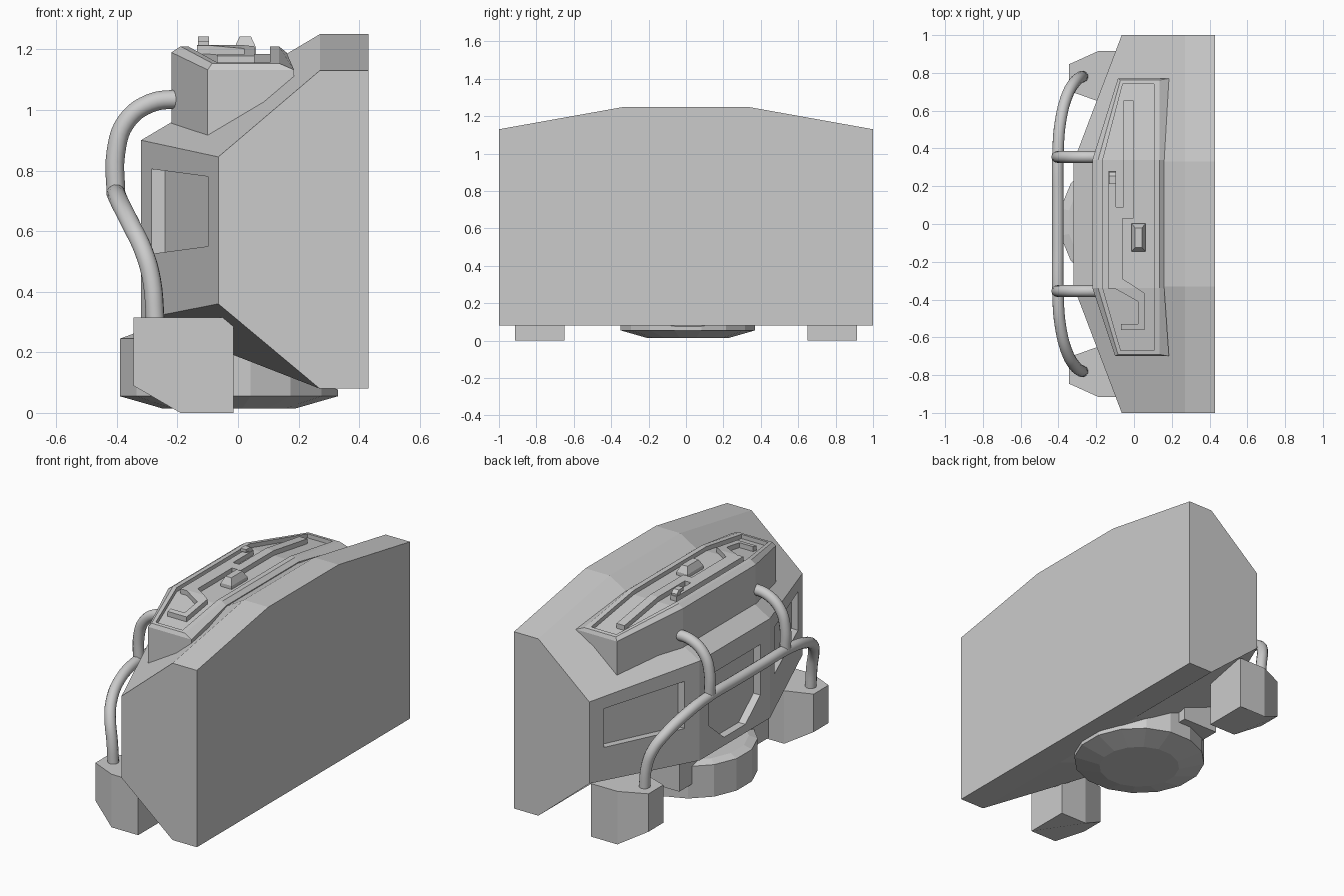
import bpy, bmesh, math
from mathutils import Vector

if "Cube" in bpy.data.objects:
    bpy.data.objects.remove(bpy.data.objects["Cube"])


def finish(name, bm):
    bmesh.ops.recalc_face_normals(bm, faces=bm.faces)
    me = bpy.data.meshes.new(name)
    bm.to_mesh(me)
    bm.free()
    ob = bpy.data.objects.new(name, me)
    bpy.context.collection.objects.link(ob)
    return ob


def loft(name, rings, cap_start=True, cap_end=True, extra=()):
    """Join equal-length closed rings with quads; extra faces index the last ring."""
    bm = bmesh.new()
    vs = [[bm.verts.new(p) for p in r] for r in rings]
    n = len(vs[0])
    for a, b in zip(vs, vs[1:]):
        for i in range(n):
            j = (i + 1) % n
            bm.faces.new((a[i], a[j], b[j], b[i]))
    if cap_start:
        bm.faces.new(vs[0])
    if cap_end:
        bm.faces.new(vs[-1])
    for f in extra:
        bm.faces.new([vs[-1][i] for i in f])
    return finish(name, bm)


def activate(ob):
    bpy.ops.object.select_all(action='DESELECT')
    ob.select_set(True)
    bpy.context.view_layer.objects.active = ob


def pipe(name, pts, r=0.031):
    cu = bpy.data.curves.new(name, 'CURVE')
    cu.dimensions = '3D'
    cu.bevel_depth, cu.bevel_resolution, cu.resolution_u = r, 4, 5
    cu.use_fill_caps = True
    sp = cu.splines.new('BEZIER')
    sp.bezier_points.add(len(pts) - 1)
    for b, p in zip(sp.bezier_points, pts):
        b.co = p
        b.handle_left_type = b.handle_right_type = 'AUTO'
    ob = bpy.data.objects.new(name, cu)
    bpy.context.collection.objects.link(ob)
    activate(ob)
    bpy.ops.object.convert(target='MESH')
    bpy.ops.object.shade_smooth_by_angle(angle=math.radians(40))
    return ob


# Main housing: end and middle profiles lofted along y
end = [(.43, .08), (.27, .08), (-.065, .36), (-.065, .845), (.27, 1.13), (.43, 1.13)]
mid = [(.43, .08), (.27, .08), (-.32, .31), (-.32, .9), (.27, 1.25), (.43, 1.25)]
body = loft("housing", [[(x, y, z) for x, z in prof]
            for y, prof in ((-1, end), (-.33, mid), (.33, mid), (1, end))])


# Recessed panels in the three front faces
def front_x(y):
    return -.32 + max(0, abs(y) - .33) * .38


side = [(.42, .525), (.91, .55), (.91, .78), (.42, .805)]
centre = [(-.1, .36), (.1, .36), (.24, .48), (.24, .78), (-.24, .78), (-.24, .48)]
for outline in (side, [(-y, z) for y, z in side], centre):
    cutter = loft("panel_cutter", [[(front_x(y) + d, y, z) for y, z in outline] for d in (-.05, .045)])
    cutter.hide_render = True
    m = body.modifiers.new("recess", 'BOOLEAN')
    m.operation, m.solver, m.object = 'DIFFERENCE', 'EXACT', cutter
    activate(body)
    bpy.ops.object.modifier_apply(modifier=m.name)
    bpy.data.objects.remove(cutter)


# Console on top: its upper surface drops towards both ends
def top(y):
    return 1.21 - .16 * max(0, abs(y) - .34)


def plan(xl0, xl, xl1, xr, xe, y0, y1):
    return [(xl0, y0), (xe, y0), (xr, -.34), (xr, .34), (xe, y1), (xl1, y1), (xl, .34), (xl, -.34)]


outer = plan(-.1, -.22, -.085, .16, .185, -.70, .77)
lip = plan(-.085, -.19, -.072, .135, .135, -.69, .762)
inner = plan(-.07, -.165, -.06, .105, .105, -.67, .74)
rings = [[(x, y, .86) for x, y in outer]]
for ring, dz in ((outer, -.02), (lip, 0), (inner, 0), (inner, -.025)):
    rings.append([(x, y, top(y) + dz) for x, y in ring])
loft("console", rings, cap_end=False, extra=((0, 1, 2, 7), (7, 2, 3, 6), (6, 3, 4, 5)))

# Raised band winding over the console
band = [(-.003, .655), (-.003, .03), (-.06, .03), (-.06, -.29), (.055, -.365), (.055, -.56),
        (-.07, -.56), (-.07, -.53), (.02, -.53), (.02, -.41), (-.095, -.345), (-.135, -.345),
        (-.135, .28), (-.095, .28), (-.095, .09), (-.055, .09), (-.055, .655)]
bm = bmesh.new()
bm.faces.new([bm.verts.new((x, y, 0)) for x, y in band])
for y in (-.34, .34):
    bmesh.ops.bisect_plane(bm, geom=bm.verts[:] + bm.edges[:] + bm.faces[:],
                           plane_co=(0, y, 0), plane_no=(0, 1, 0))
res = bmesh.ops.extrude_face_region(bm, geom=bm.faces[:])
lifted = {v for v in res["geom"] if isinstance(v, bmesh.types.BMVert)}
for v in bm.verts:
    v.co.z = top(v.co.y) + (.004 if v in lifted else -.03)
finish("console_band", bm)


def rect(x0, x1, y0, y1, z):
    return [(x0, y0, z), (x1, y0, z), (x1, y1, z), (x0, y1, z)]


# Knob and lever on the console
loft("knob", [rect(-.012, .06, -.145, .002, 1.18), rect(-.012, .06, -.145, .002, 1.205),
              rect(.005, .043, -.125, -.02, 1.242)])
lever = [(.275, 1.2), (.275, 1.225), (.255, 1.243), (.212, 1.243), (.212, 1.225), (.24, 1.225), (.24, 1.2)]
loft("lever", [[(x, y, z) for y, z in lever] for x in (-.132, -.096)])

# Feet: chamfered block, front lower edge cut away
foot_plan = [(-.015, .65), (-.015, .915), (-.19, .915), (-.345, .845), (-.345, .705), (-.19, .65)]
for s, label in ((1, "left"), (-1, "right")):
    low = [(x, s * y, max(0, (-.19 - x) * .58)) for x, y in foot_plan]
    loft("foot_" + label, [low, [(x, s * y, .315) for x, y in foot_plan]])
    # Upper rail
    pipe("upper_rail_" + label, [(-.18, s * .355, 1.037), (-.29, s * .355, 1.022), (-.37, s * .355, .96),
                                 (-.403, s * .355, .86), (-.403, s * .355, .72)])

# Front rail running from foot to foot
arm = [(-.272, .78, .29), (-.285, .775, .44), (-.31, .755, .53), (-.35, .69, .615),
       (-.388, .55, .69), (-.403, .36, .725)]
pipe("front_rail", arm + [(-.403, .12, .725), (-.403, -.12, .725)]
     + [(x, -y, z) for x, y, z in reversed(arm)])


# Round base drum with a tapered underside
def circle(r, z, n=16):
    return [(-.03 + r * math.cos(math.tau * (i + .5) / n), .01 + r * math.sin(math.tau * (i + .5) / n), z)
            for i in range(n)]


drum = loft("base_drum", [circle(.225, .015), circle(.367, .055), circle(.367, .245), circle(.32, .262)])
# Trim the drum where it would rise through the sloping underside
bm = bmesh.new()
bm.from_mesh(drum.data)
bmesh.ops.bisect_plane(bm, geom=bm.verts[:] + bm.edges[:] + bm.faces[:], plane_co=(.27, 0, .1),
                       plane_no=Vector((.23, 0, .59)), clear_outer=True)
bmesh.ops.holes_fill(bm, edges=[e for e in bm.edges if e.is_boundary])
bmesh.ops.recalc_face_normals(bm, faces=bm.faces)
bm.to_mesh(drum.data)
bm.free()

# Cross beam holding the drum
loft("cross_beam", [rect(-.25, -.02, -.42, .42, .14), rect(-.25, -.02, -.42, .42, .3)])
